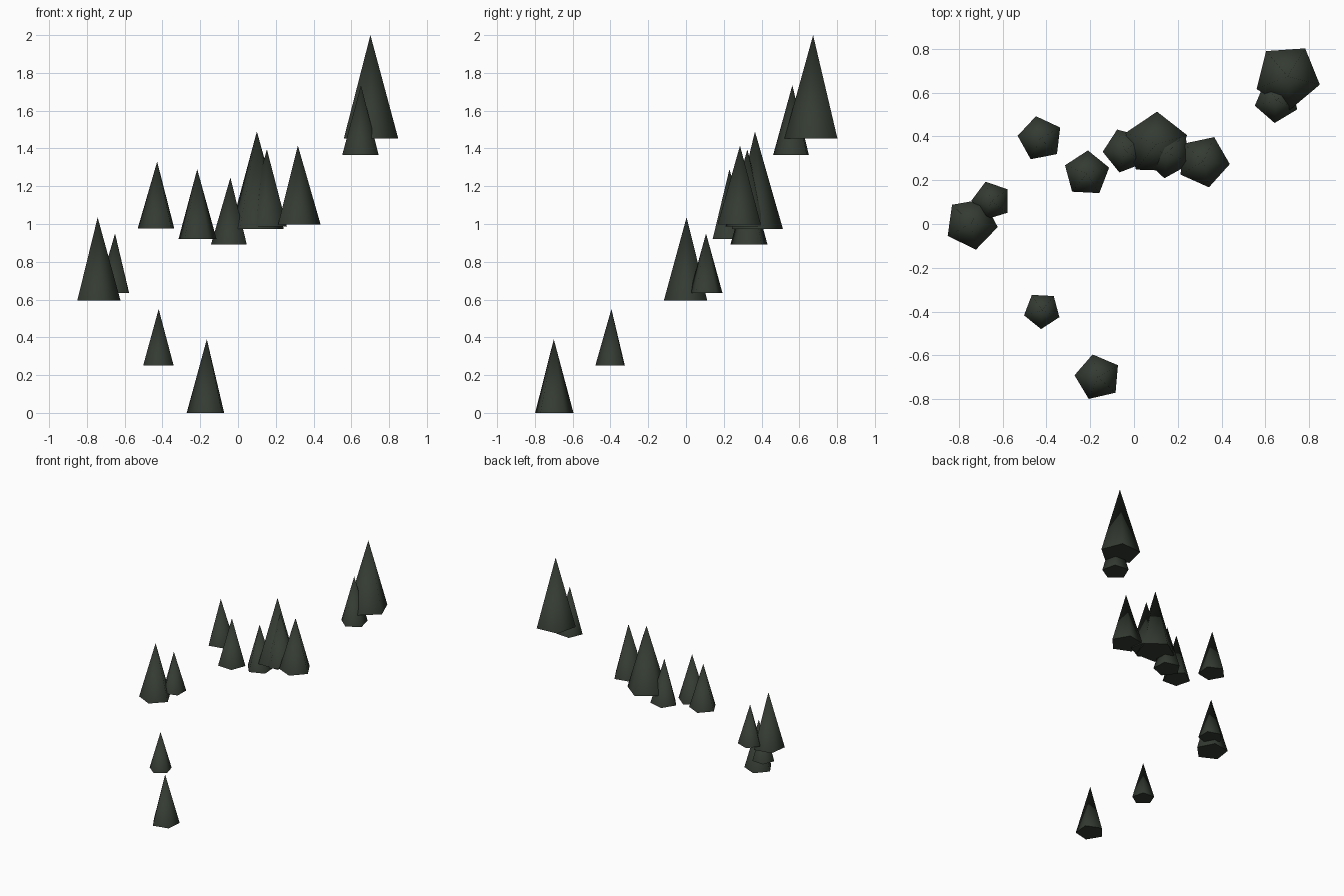
import bpy
from math import radians

cube = bpy.data.objects.get("Cube")
if cube:
    bpy.data.objects.remove(cube, do_unlink=True)

# Single foliage colour
foliage = bpy.data.materials.new("dark_pine_green")
foliage.use_nodes = True
colour = (0.034, 0.044, 0.032, 1)
foliage.diffuse_color = colour
bsdf = foliage.node_tree.nodes["Principled BSDF"]
bsdf.inputs["Base Color"].default_value = colour
bsdf.inputs["Roughness"].default_value = 0.9


def pine(name, x, y, base, top, radius, turn):
    """Five-sided cone tree; turn is the direction of one base corner."""
    height = top - base
    bpy.ops.mesh.primitive_cone_add(
        vertices=5, radius1=radius, radius2=0, depth=height,
        location=(x, y, base + height / 2),
        rotation=(0, 0, radians(turn - 90)))
    tree = bpy.context.object
    tree.name = name
    tree.data.materials.append(foliage)
    # Rounded sides, crisp base rim
    bpy.ops.object.shade_smooth_by_angle(angle=radians(80))


# Trees climbing the hillside: x, y, base, top, radius, turn
pine("foot_pine", -.165, -.70, 0, .39, .107, 31)
pine("lower_pine", -.42, -.395, .25, .55, .085, -21)
pine("right_tall_pine", -.743, .003, .595, 1.035, .122, -8)
pine("right_small_pine", -.651, .106, .635, .95, .091, 35)
pine("back_right_pine", -.428, .39, .975, 1.33, .104, 29)
pine("mid_right_pine", -.216, .23, .92, 1.29, .106, 15)
pine("cluster_small_pine", -.04, .335, .892, 1.246, .103, 39)
pine("cluster_tall_pine", .10, .365, .974, 1.49, .148, 16)
pine("cluster_front_pine", .153, .325, .987, 1.395, .117, -25)
pine("cluster_left_pine", .317, .286, .997, 1.415, .121, -6)
pine("summit_small_pine", .651, .563, 1.365, 1.735, .102, -23)
pine("summit_tall_pine", .701, .673, 1.452, 2.0, .152, -14)
